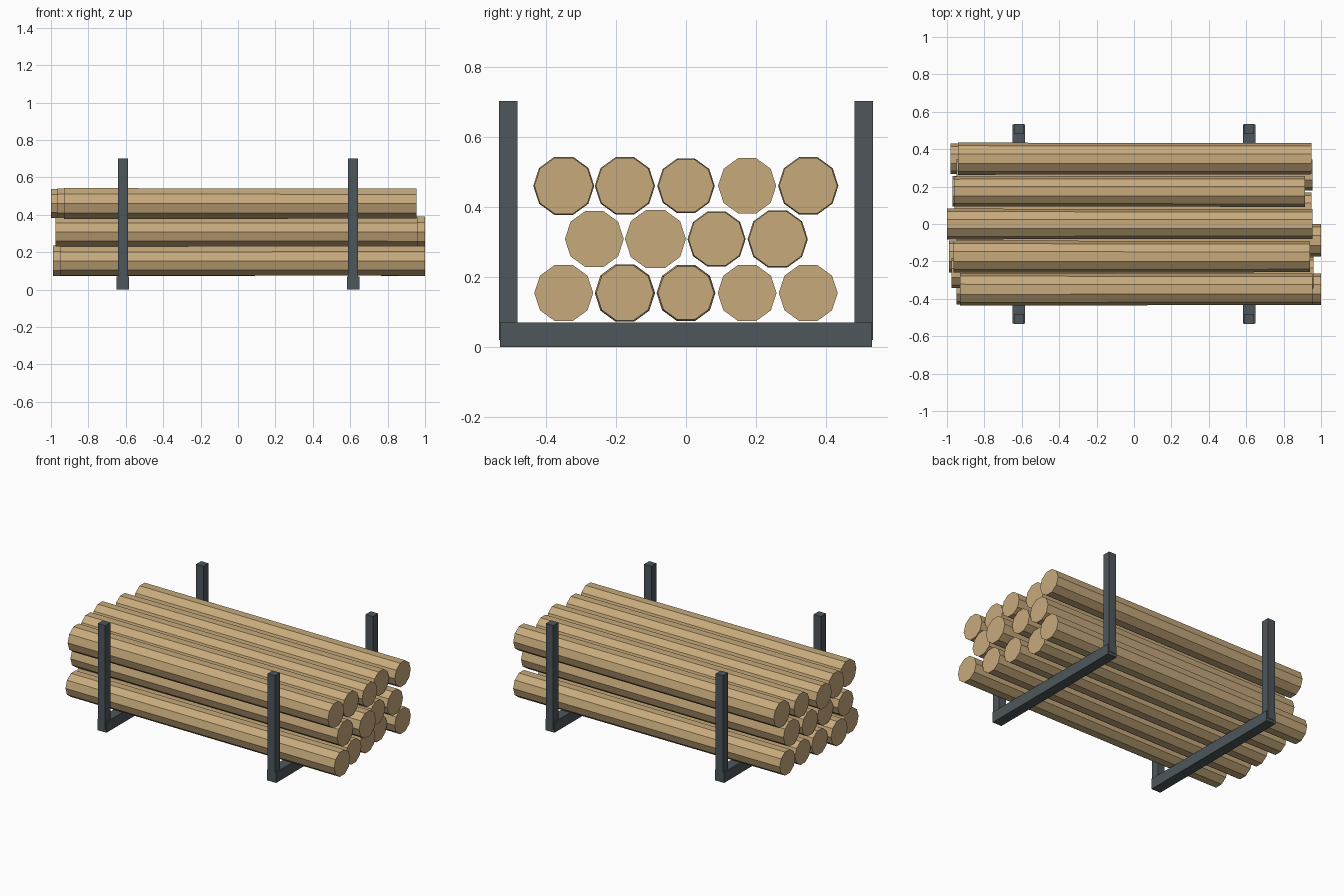
import bpy
import math

cube = bpy.data.objects.get("Cube")
if cube:
    bpy.data.objects.remove(cube, do_unlink=True)


def make_material(name, rgb):
    mat = bpy.data.materials.new(name)
    mat.use_nodes = True
    colour = (*rgb, 1.0)
    mat.diffuse_color = colour
    mat.node_tree.nodes["Principled BSDF"].inputs["Base Color"].default_value = colour
    return mat


WOOD = make_material("pale wood", (0.57, 0.40, 0.20))
STEEL = make_material("dark steel", (0.075, 0.095, 0.105))


def add_box(name, centre, size):
    bpy.ops.mesh.primitive_cube_add(size=1, location=centre)
    box = bpy.context.object
    box.name = name
    box.scale = size
    bpy.ops.object.transform_apply(location=False, rotation=False, scale=True)
    box.data.materials.append(STEEL)


def add_log(name, y, z, left, right, r_left, r_right):
    # Ten-sided tapered log along x, with one edge at the very top
    bpy.ops.mesh.primitive_cone_add(
        vertices=10, radius1=r_left, radius2=r_right, depth=right - left,
        location=((left + right) / 2, y, z), rotation=(0, math.pi / 2, 0))
    log = bpy.context.object
    log.name = name
    log.data.materials.append(WOOD)


# Two U-shaped stakes: a crossbeam with a post at each end
for side, sx in (("right", -1), ("left", 1)):
    x = sx * 0.615
    add_box(f"{side}_crossbeam", (x, 0, 0.035), (0.067, 1.062, 0.07))
    for end, sy in (("front", -1), ("back", 1)):
        add_box(f"{side}_{end}_post", (x, sy * 0.508, 0.361), (0.053, 0.053, 0.682))

# Logs per layer, front to back: x start, x end, radius at each end
layers = (
    ("bottom", 0.154, (
        (-0.95, 1.00, 0.081, 0.084), (-0.99, 0.96, 0.086, 0.082),
        (-0.97, 0.94, 0.084, 0.080), (-0.97, 0.90, 0.081, 0.084),
        (-0.98, 0.95, 0.081, 0.084))),
    ("middle", 0.308, (
        (-0.975, 0.96, 0.081, 0.084), (-0.95, 1.00, 0.083, 0.087),
        (-0.96, 0.95, 0.083, 0.080), (-0.95, 0.955, 0.086, 0.083))),
    ("top", 0.460, (
        (-0.93, 0.955, 0.087, 0.084), (-0.965, 0.94, 0.086, 0.083),
        (-1.00, 0.955, 0.082, 0.079), (-0.96, 0.915, 0.080, 0.083),
        (-0.94, 0.95, 0.086, 0.083))),
)
for layer, z, logs in layers:
    for i, spec in enumerate(logs):
        y = (i - (len(logs) - 1) / 2) * 0.1745
        add_log(f"{layer}_log_{i + 1}", y, z, *spec)
